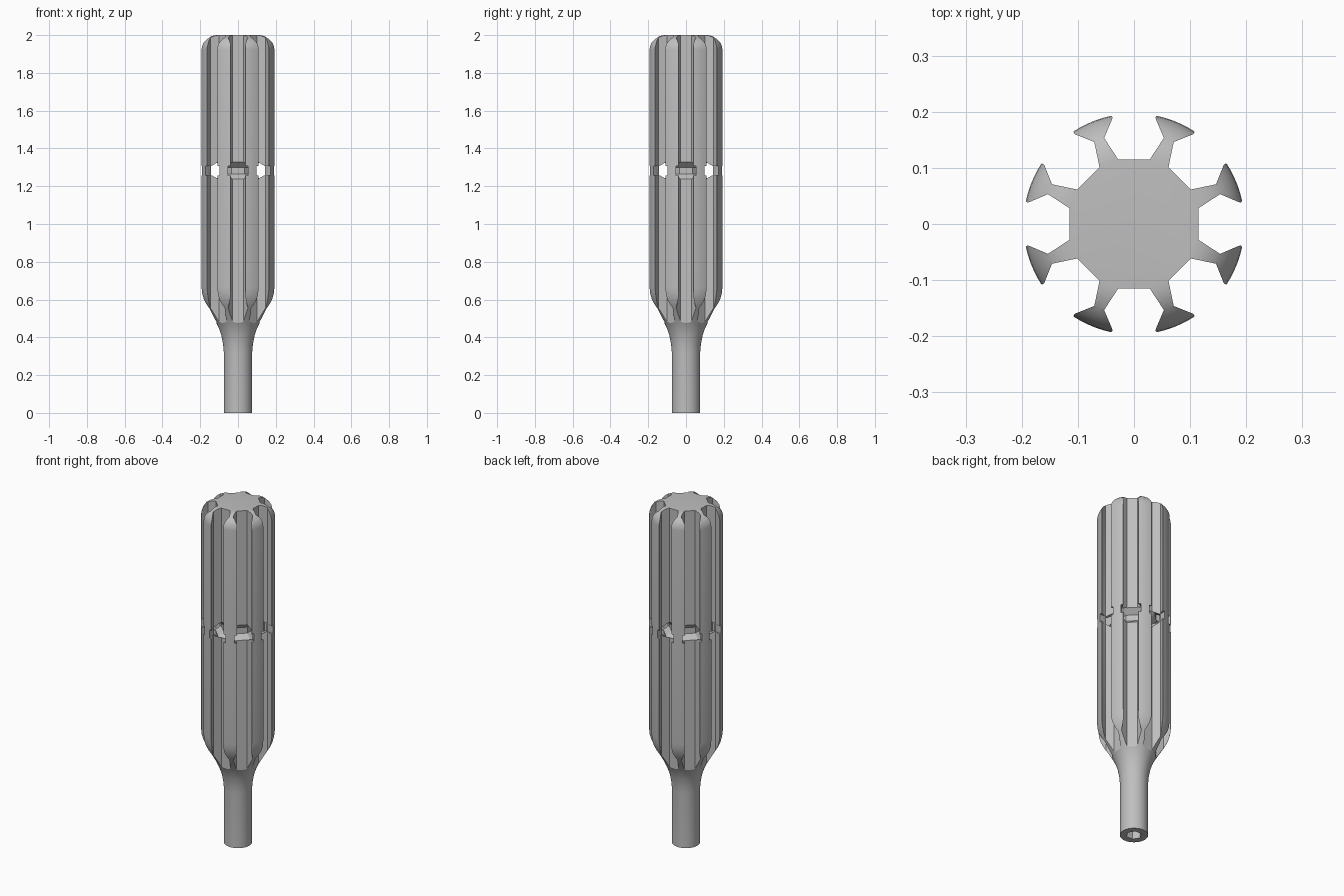
import bpy, bmesh
from math import sin, cos, pi, tau

cube = bpy.data.objects.get("Cube")
if cube:
    bpy.data.objects.remove(cube, do_unlink=True)

steel = bpy.data.materials.new("grey_steel")
steel.use_nodes = True
GREY = (0.52, 0.52, 0.52, 1)
steel.diffuse_color = GREY
steel.node_tree.nodes["Principled BSDF"].inputs["Base Color"].default_value = GREY


def finish(name, bm):
    bmesh.ops.recalc_face_normals(bm, faces=bm.faces)
    mesh = bpy.data.meshes.new(name)
    bm.to_mesh(mesh)
    bm.free()
    mesh.materials.append(steel)
    ob = bpy.data.objects.new(name, mesh)
    bpy.context.collection.objects.link(ob)
    return ob


def lathe(name, profile, sides, turn=0.0, ring=False):
    """Revolve (radius, height) points; a ring closes on itself, else the ends are capped."""
    bm = bmesh.new()
    loops = [[bm.verts.new((r * cos(turn + tau * i / sides), r * sin(turn + tau * i / sides), z))
              for i in range(sides)] for r, z in profile]
    pairs = list(zip(loops, loops[1:]))
    if ring:
        pairs.append((loops[-1], loops[0]))
    else:
        bm.faces.new(loops[0])
        bm.faces.new(loops[-1])
    for a, b in pairs:
        for i in range(sides):
            j = (i + 1) % sides
            bm.faces.new((a[i], a[j], b[j], b[i]))
    return finish(name, bm)


def prism(bm, outline, z0, z1):
    low = [bm.verts.new((x, y, z0)) for x, y in outline]
    high = [bm.verts.new((x, y, z1)) for x, y in outline]
    bm.faces.new(low)
    bm.faces.new(high)
    for i in range(len(low)):
        j = (i + 1) % len(low)
        bm.faces.new((low[i], low[j], high[j], high[i]))


def turned(points, angle):
    return [(u * cos(angle) - v * sin(angle), u * sin(angle) + v * cos(angle)) for u, v in points]


def cut(target, tool, operation):
    mod = target.modifiers.new(operation.lower(), 'BOOLEAN')
    mod.object, mod.operation, mod.solver = tool, operation, 'EXACT'
    bpy.context.view_layer.objects.active = target
    bpy.ops.object.modifier_apply(modifier=mod.name)
    bpy.data.objects.remove(tool, do_unlink=True)


# Core with eight T-shaped flanges, as one long extrusion
half = [(0.117, 0.018), (0.162, 0.0095), (0.187, 0.035), (0.190, 0.0372), (0.193, 0.0365), (0.215, 0.030)]
flange = [(u, -v) for u, v in half] + half[::-1]
outline = []
for k in range(8):
    outline += turned(flange, pi / 8 + k * pi / 4)
bm = bmesh.new()
prism(bm, outline, -0.1, 2.1)
body = finish("flanged_shaft", bm)

# Rounded outer shape: handle, flare, barrel and domed shoulder
shape = [(0.075, 0), (0.075, 0.32), (0.079, 0.365), (0.088, 0.41), (0.100, 0.445), (0.114, 0.475),
         (0.145, 0.528), (0.172, 0.572), (0.185, 0.60), (0.193, 0.63), (0.197, 0.665)]
shape += [(0.117 + 0.08 * cos(a), 1.92 + 0.08 * sin(a)) for a in (pi / 2 * i / 8 for i in range(9))]
cut(body, lathe("outer_shape", shape, 96), 'INTERSECT')

# Waist groove running through the stems behind the flange heads
groove = [(0.092, 1.265), (0.092, 1.30), (0.126, 1.33), (0.161, 1.307), (0.161, 1.258), (0.126, 1.238)]
cut(body, lathe("waist_groove", groove, 8, pi / 8, ring=True), 'DIFFERENCE')

# Notches that widen each slot at the waist
bm = bmesh.new()
for k in range(8):
    box = [(0.14, -0.053), (0.25, -0.053), (0.25, 0.053), (0.14, 0.053)]
    prism(bm, turned(box, k * pi / 4), 1.258, 1.307)
cut(body, finish("slot_notches", bm), 'DIFFERENCE')

# Hexagonal socket in the foot
cut(body, lathe("socket", [(0.042, -0.1), (0.042, 0.2)], 6), 'DIFFERENCE')

bpy.ops.object.select_all(action='DESELECT')
body.select_set(True)
bpy.context.view_layer.objects.active = body
bpy.ops.object.shade_smooth_by_angle(angle=0.45)
